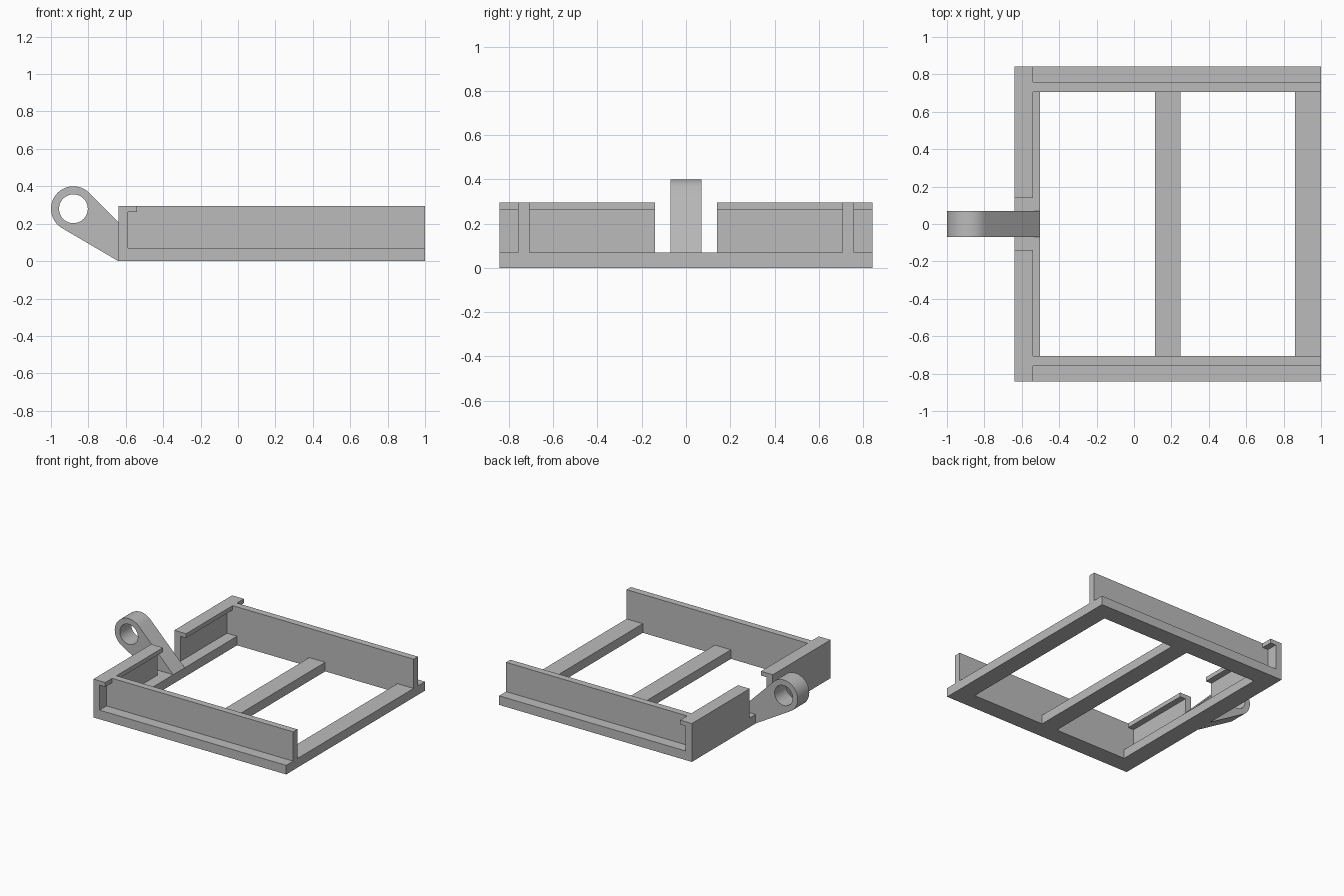
import bpy, bmesh, math
from mathutils import Vector

if "Cube" in bpy.data.objects:
    bpy.data.objects.remove(bpy.data.objects["Cube"])

grey = bpy.data.materials.new("plain_grey")
grey.diffuse_color = (0.5, 0.5, 0.5, 1)
grey.use_nodes = True
grey.node_tree.nodes["Principled BSDF"].inputs["Base Color"].default_value = grey.diffuse_color


def finish(name, bm):
    bmesh.ops.recalc_face_normals(bm, faces=bm.faces)
    me = bpy.data.meshes.new(name)
    bm.to_mesh(me)
    bm.free()
    me.materials.append(grey)
    ob = bpy.data.objects.new(name, me)
    bpy.context.collection.objects.link(ob)
    return ob


def prism(name, loops, axis, start, end):
    """Extrude outline loops (later loops are holes) along 'x', 'y' or 'z'."""
    place = {"x": lambda a, b, d: (d, a, b),
             "y": lambda a, b, d: (a, d, b),
             "z": lambda a, b, d: (a, b, d)}[axis]
    bm = bmesh.new()
    edges = []
    for loop in loops:
        vs = [bm.verts.new(place(a, b, start)) for a, b in loop]
        edges += [bm.edges.new((vs[i - 1], vs[i])) for i in range(len(vs))]
    bmesh.ops.triangle_fill(bm, use_beauty=True, edges=edges)
    ext = bmesh.ops.extrude_face_region(bm, geom=bm.faces[:])
    moved = [g for g in ext["geom"] if isinstance(g, bmesh.types.BMVert)]
    shift = Vector(place(0, 0, end)) - Vector(place(0, 0, start))
    bmesh.ops.translate(bm, verts=moved, vec=shift)
    bmesh.ops.dissolve_limit(bm, angle_limit=0.001, verts=bm.verts, edges=bm.edges)
    return finish(name, bm)


def rect(a0, a1, b0, b1):
    return [(a0, b0), (a1, b0), (a1, b1), (a0, b1)]


def arc(cx, cz, r, a0, a1, n):
    return [(cx + r * math.cos(math.radians(a0 + (a1 - a0) * i / n)),
             cz + r * math.sin(math.radians(a0 + (a1 - a0) * i / n)))
            for i in range(n + 1)]


X0, X1, Y, BASE, TOP = -0.64, 1.0, 0.843, 0.07, 0.295
INNER = 0.706

# Flat base frame with three open-air crossbars
base = rect(X0, X1, -Y, Y)
openings = [rect(-0.502, 0.112, -INNER, INNER), rect(0.248, 0.862, -INNER, INNER)]
prism("base_frame", [base] + openings, "z", 0, BASE)

# Side walls on the inner edge of the frame, and lipped end walls with a centre gap
lipped = [(X0, BASE), (-0.588, BASE), (-0.588, 0.262), (-0.54, 0.262),
          (-0.54, TOP), (X0, TOP)]
for side, s in (("front", -1), ("back", 1)):
    prism(side + "_side_wall", [rect(-0.588, X1, *sorted((s * INNER, s * 0.758)))],
          "z", BASE, TOP)
    prism(side + "_end_wall", [lipped], "y", s * 0.14, s * Y)

# Hitch arm: rounded eye tapering down into the end crossbar
CX, CZ, R = -0.88, 0.28, 0.12
outline = arc(CX, CZ, R, 45, 240, 32) + [(X0, 0.0), (X0, BASE), (-0.502, BASE)]
hole = arc(CX, CZ, 0.077, 0, 360, 48)[:-1]
arm = prism("hitch_arm", [outline, hole], "y", -0.07, 0.07)
bpy.context.view_layer.objects.active = arm
arm.select_set(True)
bpy.ops.object.shade_smooth_by_angle(angle=math.radians(30))
